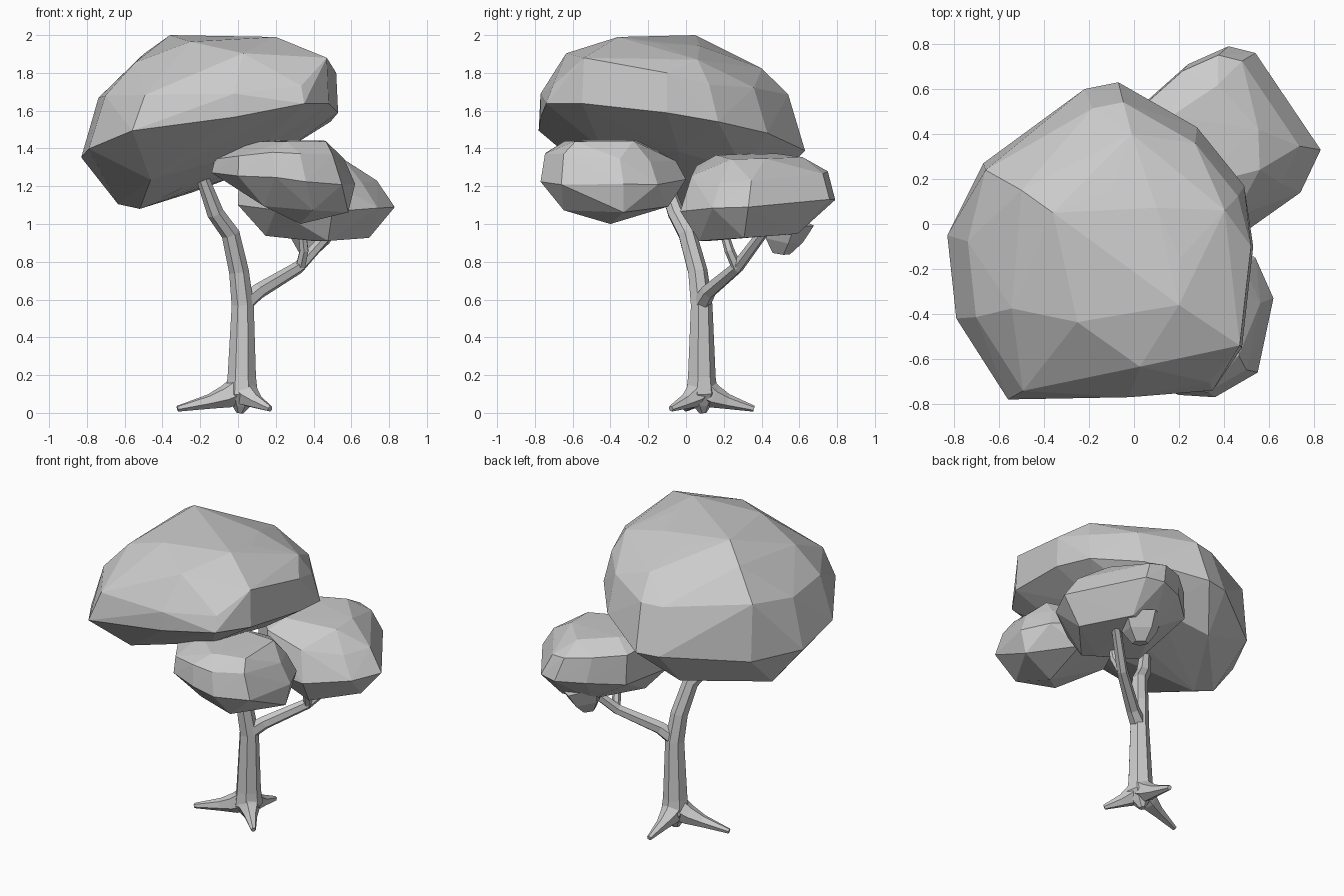
import bpy, bmesh, random
from mathutils import Vector

random.seed(4)
if "Cube" in bpy.data.objects:
    bpy.data.objects.remove(bpy.data.objects["Cube"])

grey = bpy.data.materials.new("plain grey")
grey.use_nodes = True
grey.diffuse_color = (0.6, 0.6, 0.6, 1)
grey.node_tree.nodes["Principled BSDF"].inputs["Base Color"].default_value = (0.6, 0.6, 0.6, 1)


def finish(name, bm):
    """Turn a bmesh into a flat shaded object."""
    bmesh.ops.recalc_face_normals(bm, faces=bm.faces)
    mesh = bpy.data.meshes.new(name)
    bm.to_mesh(mesh)
    bm.free()
    mesh.materials.append(grey)
    obj = bpy.data.objects.new(name, mesh)
    bpy.context.collection.objects.link(obj)
    return obj


def foliage(name, outline, levels, corners, jitter=0.012):
    """Faceted clump: a plan outline repeated at levels of
    (height, scale, centre x, centre y, slope along x, slope along y),
    plus a few corners that stand proud of the levels."""
    bm = bmesh.new()
    xs, ys = zip(*outline)
    middle = Vector(((min(xs) + max(xs)) / 2, (min(ys) + max(ys)) / 2))
    for row, (z, scale, cx, cy, sx, sy) in enumerate(levels):
        for i, point in enumerate(outline):
            # thin out small rings so the facets stay broad
            if scale < 0.85 and (i + row) % 2:
                continue
            d = (Vector(point) - middle) * scale
            wobble = random.uniform(-jitter, jitter)
            bm.verts.new((cx + d.x, cy + d.y, z + sx * d.x + sy * d.y + wobble))
    for corner in corners:
        bm.verts.new(corner)
    result = bmesh.ops.convex_hull(bm, input=bm.verts)
    loose = {v for v in result["geom_interior"] if isinstance(v, bmesh.types.BMVert)}
    bmesh.ops.delete(bm, geom=list(loose), context="VERTS")
    return finish(name, bm)


def limb(name, path, sides=6):
    """Tapered faceted tube through points of (x, y, z, radius)."""
    bm = bmesh.new()
    points = [Vector(p[:3]) for p in path]
    rings = []
    for i, p in enumerate(points):
        along = points[min(i + 1, len(points) - 1)] - points[max(i - 1, 0)]
        turn = Vector((0, 0, 1)).rotation_difference(along.normalized())
        ring = bmesh.ops.create_circle(bm, segments=sides, radius=path[i][3])["verts"]
        for v in ring:
            v.co = p + turn @ v.co
        rings.append(ring)
    for a, b in zip(rings, rings[1:]):
        for i in range(sides):
            j = (i + 1) % sides
            bm.faces.new((a[i], a[j], b[j], b[i]))
    bm.faces.new(rings[0])
    bm.faces.new(rings[-1])
    return finish(name, bm)


# Trunk and its leaning main branch
limb("trunk", [(0.01, 0.09, 0, 0.02), (0.015, 0.085, 0.04, 0.05), (0.02, 0.08, 0.1, 0.088),
               (0.02, 0.08, 0.19, 0.077), (0.025, 0.08, 0.57, 0.06), (0.005, 0.06, 0.75, 0.054),
               (-0.04, 0.005, 0.95, 0.05), (-0.12, -0.055, 1.06, 0.046), (-0.19, -0.12, 1.25, 0.035)], 7)

# Side branch with a short twig
limb("side_branch", [(0.03, 0.08, 0.58, 0.05), (0.11, 0.12, 0.645, 0.042),
                     (0.32, 0.27, 0.77, 0.034), (0.5, 0.42, 0.97, 0.028)])
limb("twig", [(0.33, 0.27, 0.77, 0.028), (0.35, 0.23, 0.86, 0.026), (0.34, 0.2, 0.96, 0.022)])

# Roots spread from the trunk foot
for name, x, y in (("right_root", -0.32, 0.0), ("left_root", 0.17, -0.08), ("back_root", 0.02, 0.36)):
    foot = Vector((0.02, 0.08))
    near, mid = (foot.lerp(Vector((x, y)), t) for t in (0.25, 0.5))
    limb(name, [(foot.x, foot.y, 0.13, 0.08), (near.x, near.y, 0.085, 0.062),
                (mid.x, mid.y, 0.06, 0.04), (x, y, 0.022, 0.016)])

# Large crown
foliage("crown",
        [(-0.56, -0.78), (-0.02, -0.77), (0.35, -0.74), (0.48, -0.55), (0.53, -0.1), (0.49, 0.17),
         (0.28, 0.43), (-0.07, 0.63), (-0.22, 0.6), (-0.67, 0.27), (-0.83, -0.05), (-0.79, -0.42)],
        [(1.96, 0.42, -0.08, -0.14, 0, -0.04), (1.86, 0.74, -0.07, -0.12, 0.03, -0.06),
         (1.7, 0.91, -0.12, -0.1, 0.06, -0.02), (1.47, 1, -0.15, -0.075, 0.17, -0.12),
         (1.24, 0.64, -0.2, -0.02, 0.3, -0.14)],
        [(0.47, -0.54, 1.88), (0.2, -0.36, 1.99), (-0.36, 0.05, 2), (-0.5, 0.15, 1.9),
         (-0.66, 0.24, 1.72), (-0.02, -0.77, 1.69), (0.52, -0.1, 1.8), (-0.52, -0.05, 1.08),
         (-0.62, 0.0, 1.11)])

# Front clump
foliage("front_foliage",
        [(-0.14, -0.45), (0, -0.68), (0.2, -0.76), (0.36, -0.77), (0.55, -0.66),
         (0.62, -0.33), (0.54, -0.15), (0.3, 0), (0.02, -0.12)],
        [(1.44, 0.6, 0.28, -0.42, 0.03, 0), (1.35, 0.9, 0.22, -0.4, 0.0, -0.08),
         (1.24, 1, 0.24, -0.385, -0.09, 0), (1.09, 0.72, 0.31, -0.37, -0.08, 0)],
        [(0.3, -0.63, 1.44), (0.33, -0.4, 1.0)])

# Back clump with a small nub beneath
foliage("back_foliage",
        [(0.06, 0.55), (0.24, 0.71), (0.42, 0.79), (0.54, 0.76), (0.73, 0.45), (0.83, 0.33),
         (0.74, 0.14), (0.5, -0.03), (0.2, 0), (0, 0.2)],
        [(1.36, 0.58, 0.37, 0.38, -0.05, 0), (1.27, 0.88, 0.37, 0.39, -0.14, 0),
         (1.1, 1, 0.415, 0.38, 0, 0.06), (0.94, 0.66, 0.42, 0.34, 0, 0.08)],
        [(0.38, 0.04, 1.2), (0.4, 0.12, 0.91)])
limb("foliage_nub", [(0.37, 0.5, 0.845, 0.05), (0.38, 0.51, 0.92, 0.11), (0.4, 0.53, 1.02, 0.15)], 5)
